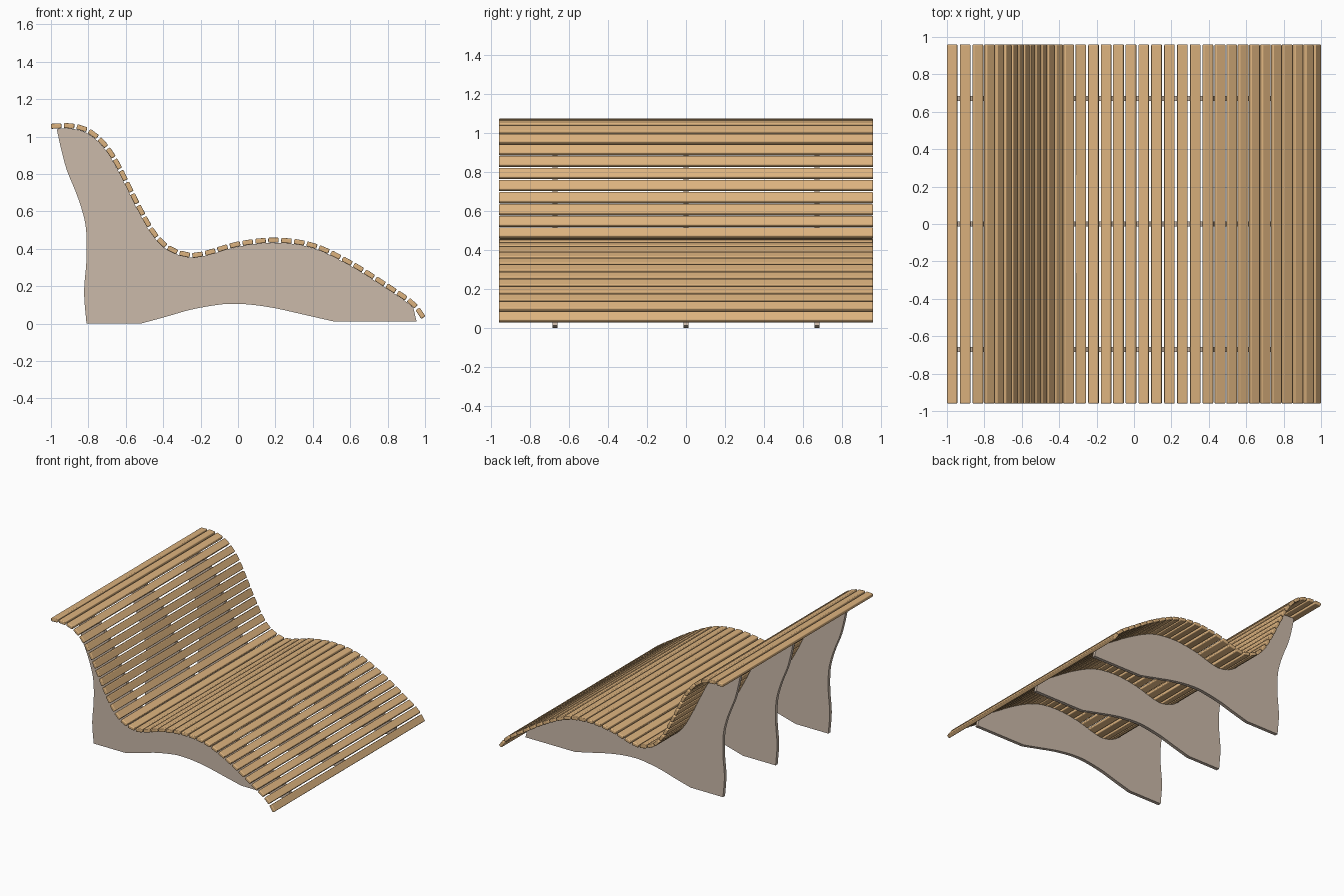
import bpy, bmesh, math
from mathutils import Vector

if "Cube" in bpy.data.objects:
    bpy.data.objects.remove(bpy.data.objects["Cube"])

SLAT_W, SLAT_T, SLAT_LEN, PITCH = 0.056, 0.027, 1.92, 0.0685
PLATE_T = 0.027


def material(name, colour):
    m = bpy.data.materials.new(name)
    m.diffuse_color = colour
    m.use_nodes = True
    m.node_tree.nodes["Principled BSDF"].inputs["Base Color"].default_value = m.diffuse_color
    return m


wood = material("slat_wood", (0.72, 0.45, 0.21, 1))
frame = material("frame_paint", (0.60, 0.49, 0.40, 1))


def smooth_path(pts, steps=12):
    """Catmull-Rom curve through 2D points."""
    p = [Vector(q) for q in pts]
    p = [2 * p[0] - p[1]] + p + [2 * p[-1] - p[-2]]
    out = []
    for a, b, c, d in zip(p, p[1:], p[2:], p[3:]):
        for i in range(steps):
            t = i / steps
            out.append(0.5 * (2 * b + (c - a) * t + (2 * a - 5 * b + 4 * c - d) * t * t
                              + (3 * b - a - 3 * c + d) * t ** 3))
    return out + [p[-2]]


def at_length(path, s):
    """Point and unit tangent at distance s along the path."""
    for a, b in zip(path, path[1:]):
        step = (b - a).length
        if s <= step:
            break
        s -= step
    t = (b - a).normalized()
    return a + t * s, t


def extrude_outline(name, outline, depth, y, mat, bevel=0.0):
    """Closed (x, z) outline given thickness along y."""
    bm = bmesh.new()
    face = bm.faces.new([bm.verts.new((x, y - depth / 2, z)) for x, z in outline])
    ext = bmesh.ops.extrude_face_region(bm, geom=[face])
    bmesh.ops.translate(bm, vec=(0, depth, 0),
                        verts=[v for v in ext["geom"] if isinstance(v, bmesh.types.BMVert)])
    bmesh.ops.recalc_face_normals(bm, faces=bm.faces)
    me = bpy.data.meshes.new(name)
    bm.to_mesh(me)
    bm.free()
    ob = bpy.data.objects.new(name, me)
    bpy.context.collection.objects.link(ob)
    me.materials.append(mat)
    if bevel:
        mod = ob.modifiers.new("rounded_edges", 'BEVEL')
        mod.width, mod.segments = bevel, 3
    bpy.ops.object.select_all(action='DESELECT')
    ob.select_set(True)
    bpy.context.view_layer.objects.active = ob
    bpy.ops.object.shade_smooth_by_angle(angle=math.radians(35))
    return ob


# Centre line of the slatted surface, from headrest to foot end
seat_line = smooth_path([
    (-1.0, 1.055), (-0.9, 1.057), (-0.81, 1.035), (-0.73, 0.975), (-0.66, 0.88),
    (-0.59, 0.745), (-0.52, 0.605), (-0.45, 0.485), (-0.37, 0.405), (-0.26, 0.367),
    (-0.16, 0.38), (0.0, 0.425), (0.2, 0.446), (0.4, 0.418), (0.6, 0.325),
    (0.8, 0.2), (0.93, 0.11), (0.992, 0.033)])
total = sum((b - a).length for a, b in zip(seat_line, seat_line[1:]))

# Slats
count = round((total - SLAT_W) / PITCH) + 1
for i in range(count):
    c, t = at_length(seat_line, SLAT_W / 2 + i * (total - SLAT_W) / (count - 1))
    n = Vector((-t.y, t.x))
    corners = [c + t * (sx * SLAT_W / 2) + n * (sz * SLAT_T / 2)
               for sx, sz in ((-1, -1), (1, -1), (1, 1), (-1, 1))]
    extrude_outline(f"slat_{i + 1:02d}", corners, SLAT_LEN, 0, wood, 0.006)

# Side plates: top edge follows the underside of the slats
top_edge = []
for i in range(61):
    c, t = at_length(seat_line, 0.04 + i * (total - 0.115) / 60)
    top_edge.append(tuple(c + Vector((t.y, -t.x)) * SLAT_T * 0.5))
under = [(0.955, 0.012), (0.51, 0.012)]
arch = smooth_path([(0.51, 0.012), (0.36, 0.046), (0.2, 0.082), (0.07, 0.101), (-0.03, 0.106),
                    (-0.11, 0.1), (-0.25, 0.075), (-0.38, 0.038), (-0.52, 0.0)], 4)
back = smooth_path([(-0.81, 0.0), (-0.823, 0.17), (-0.81, 0.34), (-0.812, 0.5), (-0.835, 0.61),
                    (-0.87, 0.71), (-0.915, 0.82), (-0.945, 0.93), (-0.968, 1.035)], 4)
outline = top_edge + under[:1] + [tuple(p) for p in arch] + [tuple(p) for p in back]
for name, y in (("front_plate", -0.672), ("middle_plate", 0), ("rear_plate", 0.672)):
    extrude_outline(name, outline, PLATE_T, y, frame)
